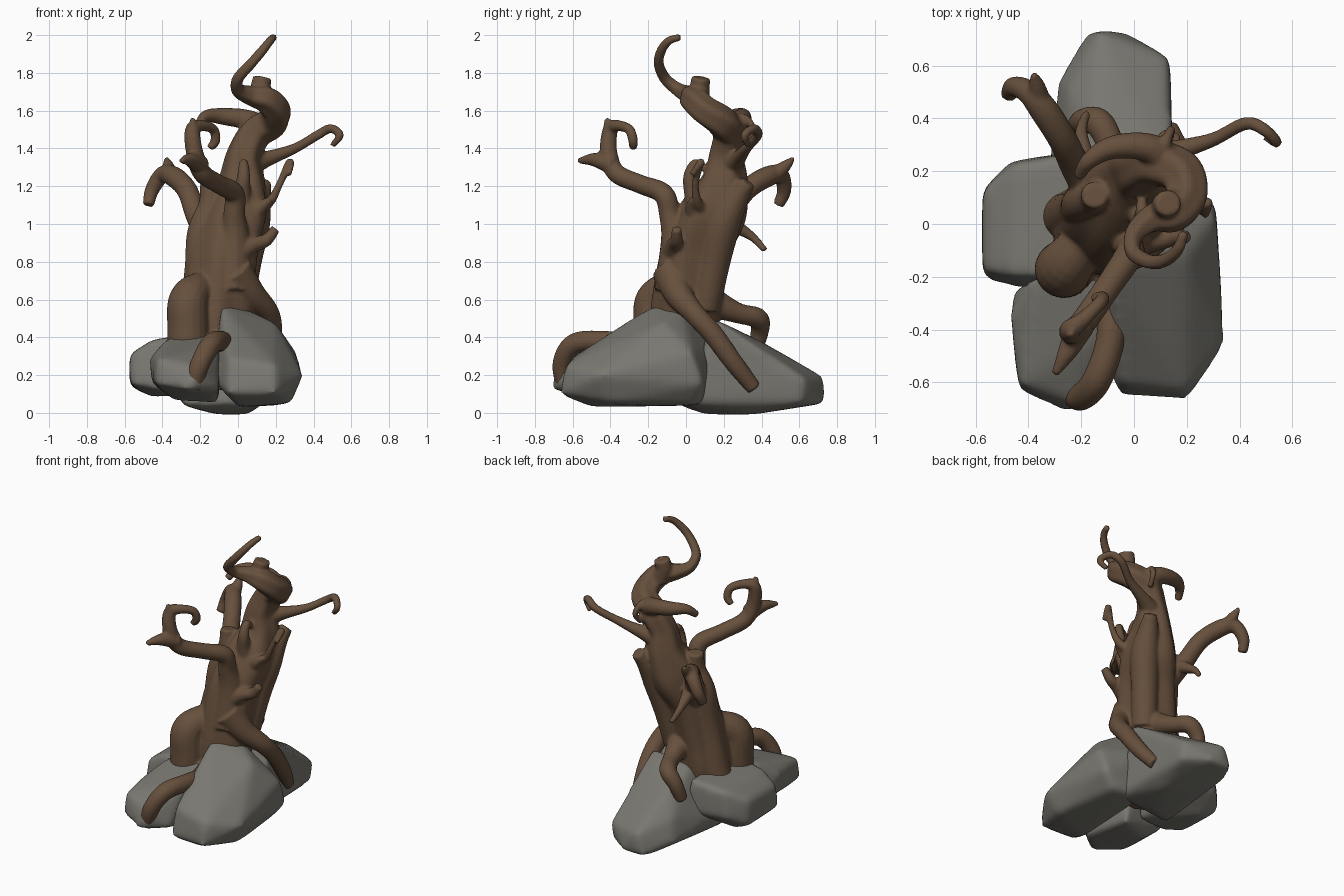
import bpy, bmesh, math
from mathutils import Vector


def material(name, rgb):
    m = bpy.data.materials.new(name)
    m.diffuse_color = (*rgb, 1)
    return m


WOOD = material("brown_wood", (0.135, 0.08, 0.046))
STONE = material("grey_stone", (0.19, 0.185, 0.162))


def finish(name, bm, mat, voxel, smooth_steps):
    """Turn a bmesh into an object whose overlapping parts are fused and smoothed."""
    bmesh.ops.recalc_face_normals(bm, faces=bm.faces)
    me = bpy.data.meshes.new(name)
    bm.to_mesh(me)
    bm.free()
    me.materials.append(mat)
    ob = bpy.data.objects.new(name, me)
    bpy.context.collection.objects.link(ob)
    rm = ob.modifiers.new("fuse", 'REMESH')
    rm.mode = 'VOXEL'
    rm.voxel_size = voxel
    rm.use_smooth_shade = True
    sm = ob.modifiers.new("soften", 'SMOOTH')
    sm.factor = 0.5
    sm.iterations = smooth_steps
    return ob


def tube(bm, pts, flute=0.0, sides=18, steps=6):
    """Tapered tube through (x, y, z, radius) points, along a Catmull-Rom path."""
    p = [Vector(q) for q in pts]
    p = [p[0] * 2 - p[1]] + p + [p[-1] * 2 - p[-2]]
    path = []
    for i in range(1, len(p) - 2):
        a, b, c, d = p[i - 1:i + 3]
        for s in range(steps):
            t = s / steps
            path.append(0.5 * (2 * b + (c - a) * t + (2 * a - 5 * b + 4 * c - d) * t * t
                               + (3 * b - a - 3 * c + d) * t ** 3))
    path.append(p[-2])
    centre = [v.xyz for v in path]
    old = (centre[1] - centre[0]).normalized()
    side = old.orthogonal().normalized()
    rings = []
    for i, c in enumerate(centre):
        tan = (centre[min(i + 1, len(centre) - 1)] - centre[max(i - 1, 0)]).normalized()
        side = old.rotation_difference(tan) @ side
        old = tan
        other = tan.cross(side)
        r = max(path[i].w, 0.012)
        ring = []
        for k in range(sides):
            a = 2 * math.pi * k / sides
            rr = r * (1 + flute * math.sin(5 * a + i * 0.12))
            ring.append(bm.verts.new(c + rr * (math.cos(a) * side + math.sin(a) * other)))
        rings.append(ring)
    for r0, r1 in zip(rings, rings[1:]):
        for k in range(sides):
            j = (k + 1) % sides
            bm.faces.new((r0[k], r0[j], r1[j], r1[k]))
    bm.faces.new(rings[0][::-1])
    bm.faces.new(rings[-1])


def rock(name, pts):
    """Boulder: convex hull of a few corner points, rounded off."""
    bm = bmesh.new()
    for q in pts:
        bm.verts.new(q)
    res = bmesh.ops.convex_hull(bm, input=bm.verts)
    junk = {g for g in res["geom_interior"] + res["geom_unused"] if isinstance(g, bmesh.types.BMVert)}
    bmesh.ops.delete(bm, geom=list(junk), context='VERTS')
    finish(name, bm, STONE, 0.018, 20)


# Boulders
rock("front_right_rock", [
    (-0.06, -0.65, 0.1), (0.2, -0.67, 0.1), (0.2, -0.64, 0.25), (-0.05, -0.61, 0.29),
    (0.345, -0.46, 0.2), (0.28, -0.4, 0.05), (-0.13, -0.45, 0.17), (-0.12, -0.15, 0.3),
    (-0.09, -0.18, 0.57), (0.0, -0.02, 0.575), (0.2, -0.12, 0.48), (0.31, 0.03, 0.32),
    (0.31, 0.09, 0.15), (0.22, 0.06, 0.04), (0.0, -0.5, 0.03), (0.02, 0.1, 0.04),
    (0.0, 0.14, 0.35)])
rock("back_rock", [
    (-0.18, 0.73, 0.05), (-0.03, 0.73, 0.05), (-0.13, 0.735, 0.19), (0.14, 0.63, 0.18),
    (0.13, 0.61, 0.05), (-0.29, 0.55, 0.1), (-0.25, 0.5, 0.25), (-0.15, 0.4, 0.38),
    (0.1, 0.35, 0.37), (0.15, 0.15, 0.5), (-0.15, 0.15, 0.47), (-0.34, 0.1, 0.15),
    (0.14, 0.0, 0.05), (-0.1, 0.1, -0.01), (-0.3, -0.05, 0.04), (0.05, 0.35, -0.01),
    (-0.15, 0.4, 0.0)])
rock("left_rock", [
    (-0.575, 0.13, 0.14), (-0.575, 0.12, 0.31), (-0.575, -0.21, 0.15), (-0.575, -0.18, 0.31),
    (-0.47, 0.24, 0.2), (-0.45, 0.23, 0.38), (-0.42, -0.25, 0.12), (-0.45, -0.2, 0.39),
    (-0.2, 0.28, 0.2), (-0.2, 0.27, 0.42), (-0.2, -0.2, 0.1), (-0.2, -0.2, 0.42),
    (-0.45, 0.1, 0.08)])
rock("front_left_rock", [
    (-0.46, -0.25, 0.16), (-0.47, -0.35, 0.29), (-0.44, -0.63, 0.15), (-0.43, -0.61, 0.29),
    (-0.25, -0.72, 0.12), (-0.2, -0.69, 0.24), (-0.1, -0.6, 0.12), (-0.1, -0.4, 0.37),
    (-0.38, -0.2, 0.4), (-0.1, -0.15, 0.43), (-0.1, -0.2, 0.05), (-0.33, -0.3, 0.06)])

wood = bmesh.new()
# Main trunk, twisting up into the curled top
tube(wood, [(-0.11, 0, 0.12, .14), (-0.12, 0, 0.4, .18), (-0.1, 0.01, 0.6, .18), (-0.06, 0.06, 0.88, .175),
            (-0.005, 0.15, 1.07, .168), (0.02, 0.2, 1.22, .125), (0.03, 0.21, 1.36, .092),
            (0.09, 0.23, 1.48, .085), (0.18, 0.19, 1.54, .082), (0.2, 0.1, 1.6, .075),
            (0.15, 0.04, 1.66, .07), (0.07, 0.02, 1.68, .052), (0, -0.04, 1.71, .036),
            (0.0, -0.11, 1.77, .03), (0.07, -0.145, 1.85, .027), (0.13, -0.13, 1.92, .025),
            (0.17, -0.09, 1.97, .022), (0.19, -0.03, 1.99, .018)], flute=0.06, sides=40)
# Broken stub near the top
tube(wood, [(0.15, 0.06, 1.64, .075), (0.12, 0.07, 1.71, .055), (0.13, 0.08, 1.775, .05)])
# Front branch with its hooked end and side fork
tube(wood, [(-0.04, -0.06, 0.65, .11), (-0.02, -0.05, 0.9, .085), (-0.02, -0.085, 1.05, .058),
            (-0.02, -0.12, 1.16, .055), (-0.1, -0.24, 1.21, .05), (-0.19, -0.37, 1.27, .05),
            (-0.23, -0.41, 1.38, .046), (-0.24, -0.4, 1.5, .04), (-0.19, -0.36, 1.52, .03),
            (-0.13, -0.3, 1.5, .026), (-0.12, -0.28, 1.44, .026), (-0.15, -0.28, 1.4, .02)])
tube(wood, [(-0.2, -0.38, 1.31, .055), (-0.25, -0.48, 1.34, .038), (-0.3, -0.57, 1.335, .014)])
tube(wood, [(-0.24, -0.41, 1.48, .035), (-0.24, -0.42, 1.56, .012)])
# Right branch with a hooked tip
tube(wood, [(0.03, 0.22, 1.3, .08), (0.14, 0.27, 1.34, .045), (0.3, 0.32, 1.4, .027),
            (0.42, 0.38, 1.47, .025), (0.49, 0.36, 1.505, .024), (0.54, 0.31, 1.47, .021),
            (0.5, 0.33, 1.415, .016)])
# Back left branch, with spike and lower twig
tube(wood, [(-0.14, 0.12, 0.93, .09), (-0.22, 0.22, 1.05, .06), (-0.27, 0.32, 1.18, .055),
            (-0.34, 0.43, 1.25, .055), (-0.4, 0.5, 1.26, .045), (-0.455, 0.52, 1.18, .038),
            (-0.475, 0.49, 1.1, .03)])
tube(wood, [(-0.36, 0.47, 1.26, .045), (-0.37, 0.53, 1.31, .03), (-0.38, 0.57, 1.35, .01)])
tube(wood, [(-0.18, 0.2, 1.02, .05), (-0.2, 0.34, 0.94, .025), (-0.18, 0.42, 0.86, .016)])
# Upper branch sweeping to the left
tube(wood, [(0.14, 0.23, 1.5, .07), (0.05, 0.29, 1.55, .055), (-0.08, 0.29, 1.57, .045),
            (-0.17, 0.24, 1.57, .032), (-0.21, 0.18, 1.52, .022)])
# Small curl behind the crown
tube(wood, [(0.1, 0.25, 1.52, .05), (0.12, 0.31, 1.56, .022), (0.14, 0.355, 1.5, .018),
            (0.13, 0.31, 1.43, .016)])
# Right side: broken stub, thin hooked twig, low stubby branch
tube(wood, [(0.04, 0.1, 0.98, .07), (0.1, 0.04, 1.07, .045), (0.17, 0.03, 1.13, .016)])
tube(wood, [(0.08, 0.1, 1.05, .04), (0.17, 0.06, 1.12, .026), (0.22, 0.05, 1.21, .019),
            (0.265, 0.07, 1.31, .022), (0.28, 0.08, 1.325, .02), (0.27, 0.03, 1.26, .014)])
tube(wood, [(-0.02, -0.06, 0.84, .08), (0.08, -0.06, 0.89, .045), (0.15, -0.05, 0.915, .034),
            (0.2, -0.05, 0.975, .025)])
# Back bark strand ending in a broken stub
tube(wood, [(0.0, 0.1, 0.55, .08), (0.04, 0.15, 0.8, .085), (0.08, 0.2, 1.0, .09),
            (0.11, 0.27, 1.14, .065), (0.14, 0.33, 1.22, .04)])
# Bark strands and buttress on the left
tube(wood, [(-0.27, 0.02, 0.25, .1), (-0.21, 0.05, 0.7, .08), (-0.2, 0.08, 0.95, .07),
            (-0.15, 0.1, 1.1, .06), (-0.15, 0.11, 1.22, .05)])
tube(wood, [(-0.26, -0.17, 0.2, .11), (-0.265, -0.17, 0.45, .11), (-0.26, -0.16, 0.6, .105),
            (-0.18, -0.06, 0.68, .08)])
# Front shoulder of torn bark
tube(wood, [(0.02, 0.08, 1.0, .08), (0.02, 0.04, 1.15, .05), (0.03, 0.02, 1.25, .035),
            (0.03, 0.05, 1.32, .025), (0.03, 0.1, 1.29, .018)])
# Roots: front, right and back
tube(wood, [(-0.13, -0.08, 0.36, .09), (-0.09, -0.28, 0.36, .06), (-0.09, -0.44, 0.38, .055),
            (-0.14, -0.59, 0.365, .056), (-0.2, -0.655, 0.26, .052), (-0.24, -0.64, 0.13, .045)])
tube(wood, [(-0.02, -0.08, 0.75, .1), (0.07, -0.04, 0.63, .075), (0.16, 0.04, 0.53, .058),
            (0.18, 0.14, 0.42, .055), (0.17, 0.25, 0.27, .05), (0.13, 0.36, 0.13, .04)])
tube(wood, [(-0.05, 0.1, 0.6, .09), (-0.08, 0.27, 0.53, .055), (-0.13, 0.38, 0.5, .055),
            (-0.19, 0.39, 0.43, .048), (-0.22, 0.36, 0.32, .04)])
finish("tree_trunk_and_branches", wood, WOOD, 0.01, 2)
